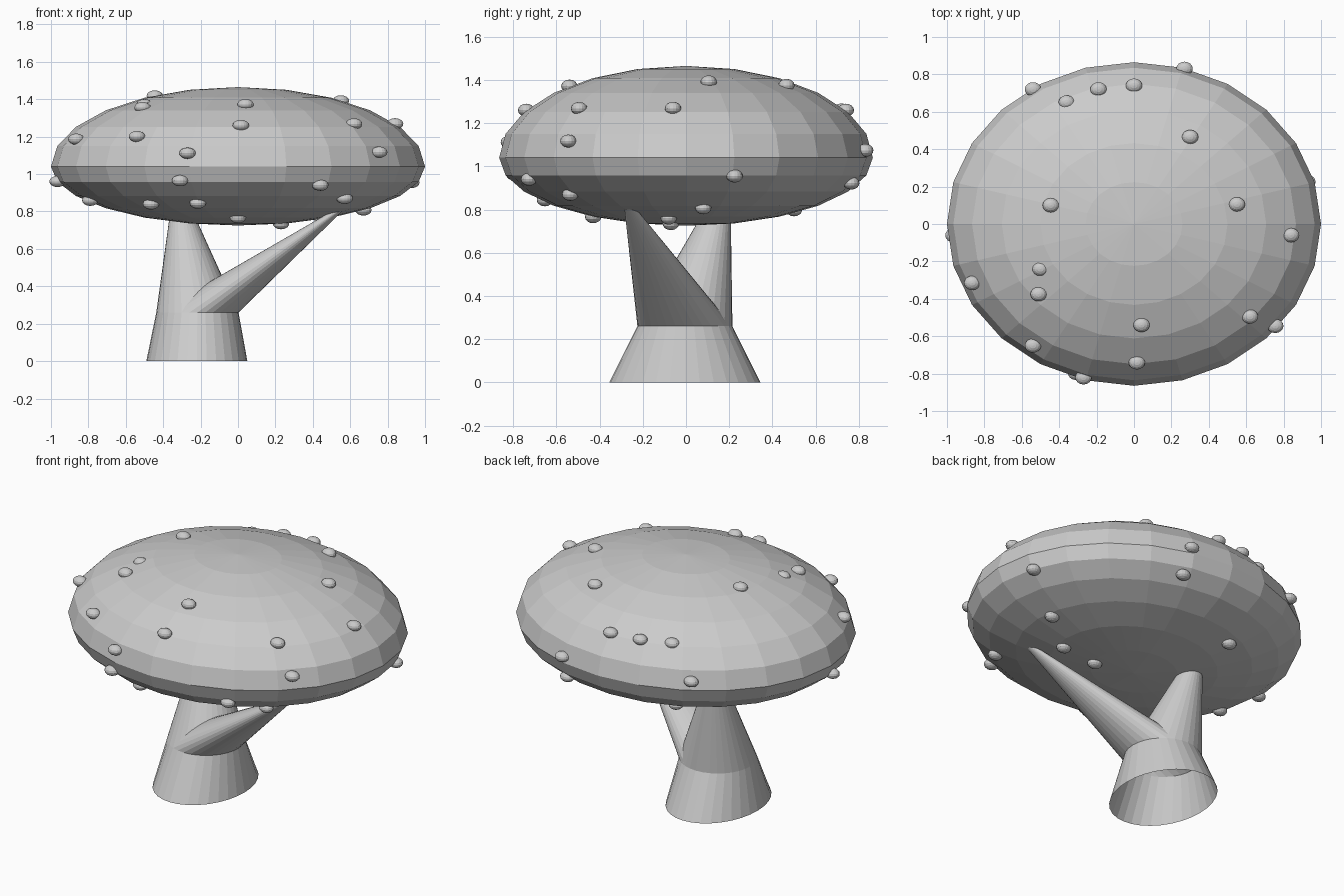
import bpy, bmesh, math
from mathutils import Matrix, Vector

if "Cube" in bpy.data.objects:
    bpy.data.objects.remove(bpy.data.objects["Cube"])

grey = bpy.data.materials.new("plain grey")
grey.diffuse_color = (0.6, 0.6, 0.6, 1)
grey.use_nodes = True
grey.node_tree.nodes["Principled BSDF"].inputs["Base Color"].default_value = grey.diffuse_color

CAP_Z, RX, RY, UP, DOWN = 1.04, 1.0, 0.865, 0.425, 0.315


def finish(name, bm):
    mesh = bpy.data.meshes.new(name)
    bm.to_mesh(mesh)
    bm.free()
    mesh.materials.append(grey)
    ob = bpy.data.objects.new(name, mesh)
    bpy.context.collection.objects.link(ob)
    return ob


def tube(name, low, high, sides=32):
    """Open tapered tube between two level ellipses (x, y, z, rx, ry)."""
    bm = bmesh.new()
    rings = []
    for x, y, z, rx, ry in (low, high):
        rings.append([bm.verts.new((x + rx * math.cos(a), y + ry * math.sin(a), z))
                      for a in (2 * math.pi * i / sides for i in range(sides))])
    for i in range(sides):
        j = (i + 1) % sides
        bm.faces.new((rings[0][i], rings[0][j], rings[1][j], rings[1][i]))
    return finish(name, bm)


# Cap: flattened ball with a shallower underside
bm = bmesh.new()
bmesh.ops.create_uvsphere(bm, u_segments=24, v_segments=12, radius=1)
for v in bm.verts:
    v.co = Vector((v.co.x * RX, v.co.y * RY,
                   CAP_Z + v.co.z * (UP if v.co.z > 0 else DOWN)))
finish("cap", bm)

# Stem: flared foot that forks into two tapering branches
collar = (-0.217, -0.005, 0.26, 0.22, 0.22)
tube("stem_foot", (-0.22, -0.005, 0, 0.27, 0.35), collar)
tube("left_branch", collar, (-0.302, 0.147, 0.80, 0.06, 0.06))
tube("right_branch", collar, (0.583, -0.275, 0.84, 0.014, 0.014))

# Spots: small flattened balls set on the cap surface, placed by x and y
upper = [(0, .74), (-.19, .72), (.3, .465), (-.445, .1), (.55, .105),
         (.84, -.06), (-.51, -.375), (-.865, -.315), (-.54, -.65),
         (-.27, -.82), (.04, -.54), (.015, -.74), (.62, -.495),
         (.755, -.545), (-.54, .72), (.27, .83)]
sunken = [(-.36, .65), (-.5, -.24)]
lower = [(-.965, -.06), (-.79, -.19), (-.465, -.534), (-.31, -.796),
         (-.215, -.653), (0, -.43), (.23, -.07), (.45, -.08),
         (.44, -.727), (.57, -.536), (.67, .08), (.927, .225),
         (.28, .765), (-.28, .5)]
bm = bmesh.new()
for group, height, drop in ((upper, UP, 0), (sunken, UP, 0.018), (lower, -DOWN, 0)):
    for x, y in group:
        z = CAP_Z + height * math.sqrt(max(0, 1 - (x / RX) ** 2 - (y / RY) ** 2)) - drop
        bmesh.ops.create_uvsphere(
            bm, u_segments=16, v_segments=8, radius=1,
            matrix=Matrix.Translation((x, y, z)) @ Matrix.Diagonal((.044, .038, .03, 1)))
finish("cap_spots", bm)
